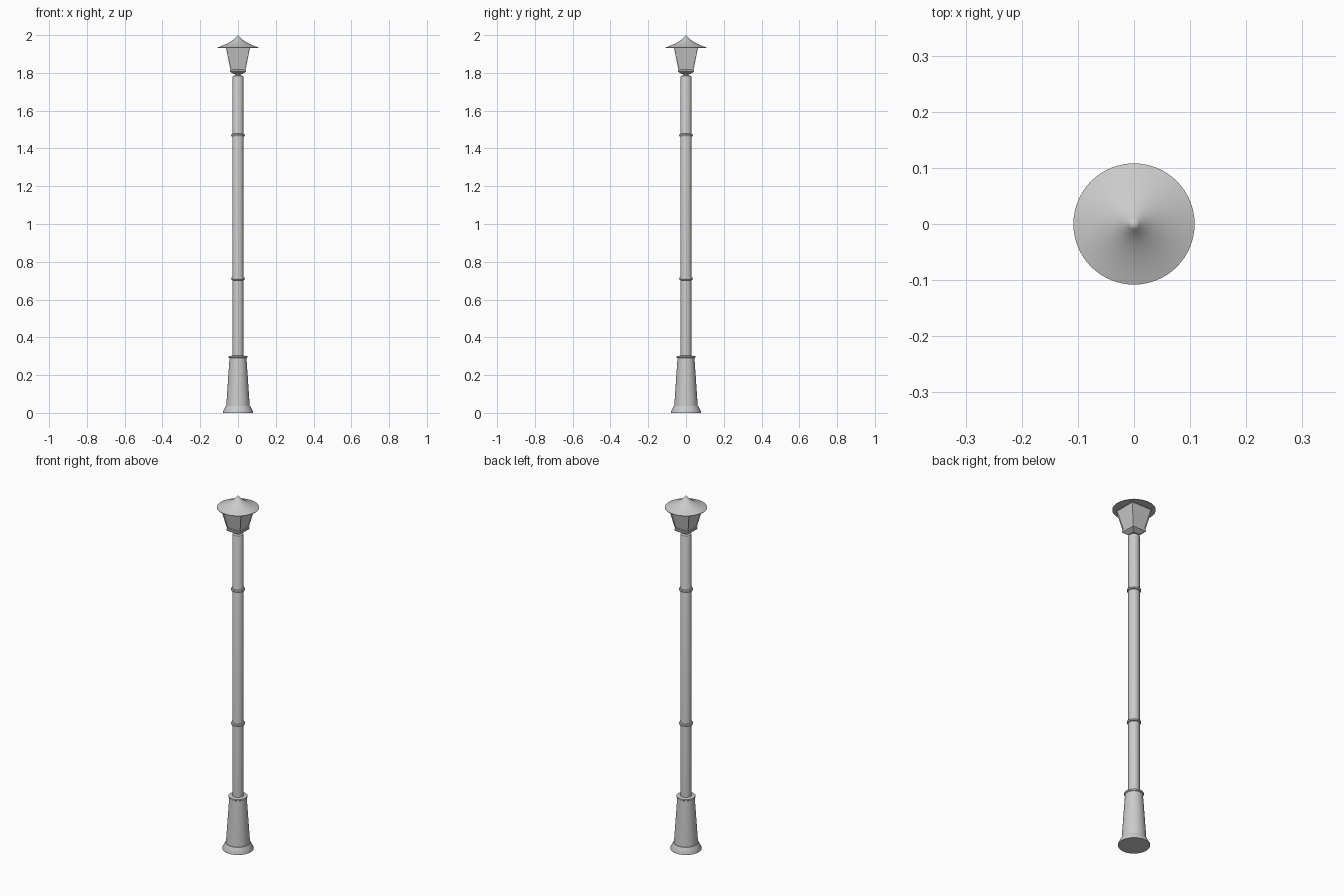
import bpy, bmesh, math

if "Cube" in bpy.data.objects:
    bpy.data.objects.remove(bpy.data.objects["Cube"])


def finish(name, bm, smooth):
    bmesh.ops.recalc_face_normals(bm, faces=bm.faces)
    mesh = bpy.data.meshes.new(name)
    bm.to_mesh(mesh)
    bm.free()
    obj = bpy.data.objects.new(name, mesh)
    bpy.context.collection.objects.link(obj)
    if smooth:
        bpy.ops.object.select_all(action='DESELECT')
        obj.select_set(True)
        bpy.context.view_layer.objects.active = obj
        bpy.ops.object.shade_smooth_by_angle(angle=math.radians(32))
    return obj


def stack(name, profile, sides=48, smooth=True, turn=0.0, inset=None):
    """Loft (radius, z) rings around z; radius 0 makes a tip."""
    bm = bmesh.new()
    rings = []
    for r, z in profile:
        if r == 0:
            rings.append([bm.verts.new((0, 0, z))] * sides)
        else:
            rings.append([bm.verts.new((r * math.cos(turn + math.tau * i / sides),
                                        r * math.sin(turn + math.tau * i / sides), z))
                          for i in range(sides)])
    walls = []
    for a, b in zip(rings, rings[1:]):
        for i in range(sides):
            j = (i + 1) % sides
            walls.append(bm.faces.new(list(dict.fromkeys((a[i], a[j], b[j], b[i])))))
    for ring in (rings[0], rings[-1]):
        if ring[0] is not ring[1]:
            bm.faces.new(ring)
    bmesh.ops.recalc_face_normals(bm, faces=bm.faces)
    if inset:
        bmesh.ops.inset_individual(bm, faces=walls, thickness=inset, depth=0)
        bmesh.ops.inset_individual(bm, faces=walls, thickness=0.0005, depth=-inset * 0.6)
    return finish(name, bm, smooth)


def square(name, profile, inset=None):
    return stack(name, [(h * math.sqrt(2), z) for h, z in profile], 4, False,
                 math.pi / 4, inset)


# Flared foot and tapered base
stack("base", [(0.08, 0), (0.08, 0.006), (0.065, 0.036), (0.062, 0.037),
               (0.045, 0.29), (0.049, 0.293), (0.049, 0.3), (0.03, 0.303)])

# Pole with rounded top
stack("pole", [(0.029, 0.28), (0.029, 1.778), (0.027, 1.783), (0.022, 1.786)])

# Collars around the pole
for label, z in (("lower", 0.71), ("upper", 1.47)):
    stack(label + "_collar", [(0.029, z - 0.008), (0.034, z - 0.006), (0.036, z),
                              (0.034, z + 0.006), (0.029, z + 0.008)])

# Neck between pole and lantern
stack("neck", [(0.02, 1.78), (0.013, 1.788), (0.015, 1.793), (0.026, 1.80)])

# Square lantern: tray, then tapered housing with recessed panes
square("lantern_tray", [(0.022, 1.793), (0.043, 1.807), (0.043, 1.815), (0.038, 1.818)])
square("lantern_housing", [(0.04, 1.816), (0.064, 1.934)], inset=0.006)

# Concave round roof with pointed tip
stack("roof", [(0.108, 1.932), (0.108, 1.935), (0.085, 1.943), (0.06, 1.954),
               (0.038, 1.966), (0.02, 1.979), (0.01, 1.99), (0, 2.0)], sides=64)
